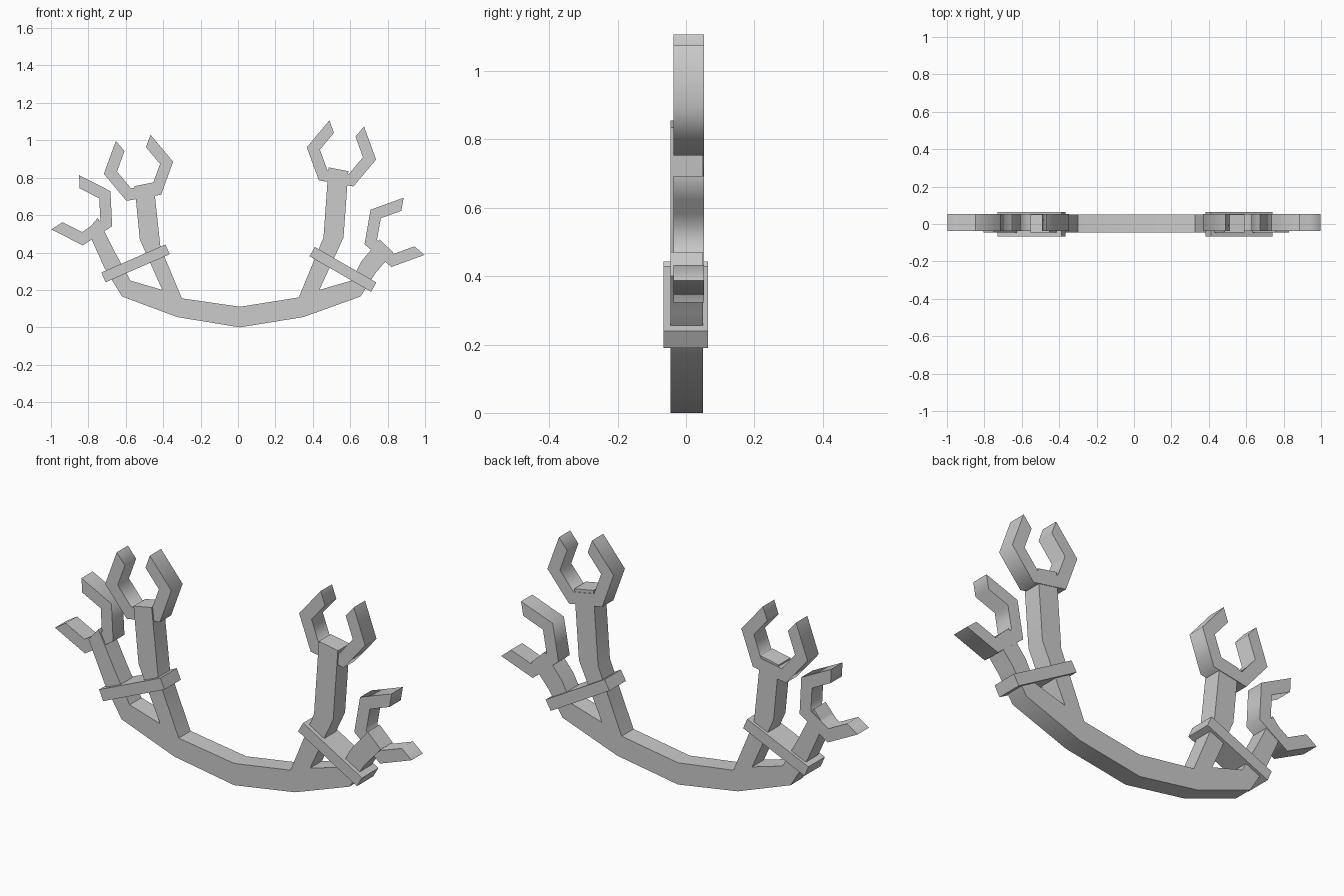
import bpy
import bmesh
from math import radians, cos, sin
from mathutils import Vector

cube = bpy.data.objects.get("Cube")
if cube:
    bpy.data.objects.remove(cube, do_unlink=True)

grey = bpy.data.materials.new("plain grey")
grey.use_nodes = True
colour = (0.6, 0.6, 0.6, 1)
grey.diffuse_color = colour
grey.node_tree.nodes["Principled BSDF"].inputs["Base Color"].default_value = colour


def plate(name, outline, front, back, smooth=0):
    """Extrude an x-z outline from front to back along y."""
    bm = bmesh.new()
    face = bm.faces.new([bm.verts.new((x, front, z)) for x, z in outline])
    ext = bmesh.ops.extrude_face_region(bm, geom=[face], use_keep_orig=True)
    verts = [v for v in ext["geom"] if isinstance(v, bmesh.types.BMVert)]
    bmesh.ops.translate(bm, verts=verts, vec=Vector((0, back - front, 0)))
    bmesh.ops.recalc_face_normals(bm, faces=bm.faces)
    mesh = bpy.data.meshes.new(name)
    bm.to_mesh(mesh)
    bm.free()
    mesh.materials.append(grey)
    obj = bpy.data.objects.new(name, mesh)
    bpy.context.collection.objects.link(obj)
    if smooth:
        bpy.ops.object.select_all(action="DESELECT")
        obj.select_set(True)
        bpy.context.view_layer.objects.active = obj
        bpy.ops.object.shade_smooth_by_angle(angle=radians(smooth))
    return obj


def arc(centre, radius, start, count):
    """Corners of a hexagon, counter-clockwise from the start angle."""
    angles = [radians(start + 60 * i) for i in range(count + 1)]
    return [(centre[0] + radius * cos(a), centre[1] + radius * sin(a)) for a in angles]


def claw(name, centre, start, sides):
    """Open hexagonal ring."""
    outer = arc(centre, 0.188, start, sides)
    inner = arc(centre, 0.117, start, sides)
    plate(name, outer + inner[::-1], -0.037, 0.053, 62)


def band(name, centre, length, tilt):
    """Tilted box wrapped across a pair of branches."""
    c, s = cos(radians(tilt)), sin(radians(tilt))
    h, t = length / 2, 0.0285
    corners = [(-h, -t), (h, -t), (h, t), (-h, t)]
    plate(name, [(centre[0] + u * c - v * s, centre[1] + u * s + v * c)
                 for u, v in corners], -0.066, 0.065)


# Curved bar with two branches at each end
frame = [
    # underside
    (-.62, .165), (-.325, .055), (.01, 0), (.35, .055), (.655, .165),
    # left outer branch
    (.735, .29), (.83, .4), (.757, .47), (.66, .353), (.607, .25),
    # left inner branch
    (.435, .2), (.564, .48), (.59, .835), (.484, .855), (.457, .48), (.325, .16),
    # top of the bar
    (.01, .11), (-.3, .155),
    # right inner branch
    (-.415, .43), (-.452, .775), (-.553, .755), (-.525, .47), (-.405, .2),
    # right outer branch
    (-.575, .25), (-.66, .405), (-.75, .585), (-.805, .52), (-.715, .32),
]
plate("branched_bar", frame, -0.045, 0.05, 40)

# Claws on the branch tips
claw("right_inner_claw", (-.532, .853), 130, 5)
claw("left_inner_claw", (.553, .93), 110, 5)
claw("right_outer_claw", (-.84, .626), 213, 4)
claw("left_outer_claw", (.853, .508), 80, 4)

# Bands tying the branches together
band("right_band", (-.548, .342), .374, 23.6)
band("left_band", (.561, .31), .38, -30)
